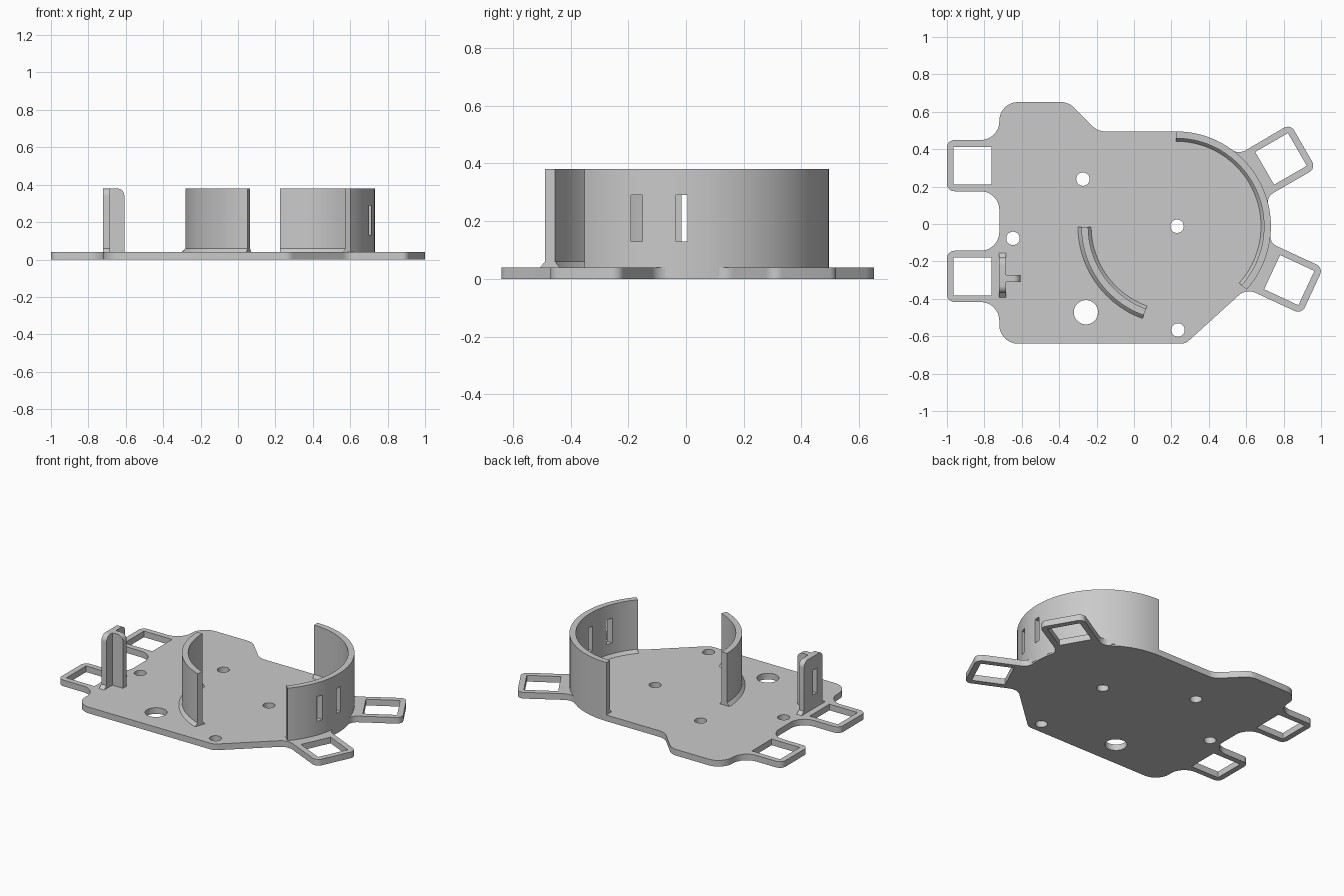
import bpy, bmesh, math
from mathutils import Vector, Matrix

cube = bpy.data.objects.get("Cube")
if cube:
    bpy.data.objects.remove(cube, do_unlink=True)

grey = bpy.data.materials.new("plain_grey")
grey.use_nodes = True
grey.diffuse_color = (0.59, 0.59, 0.59, 1)
grey.node_tree.nodes["Principled BSDF"].inputs["Base Color"].default_value = (0.59, 0.59, 0.59, 1)

CENTRE = Vector((0.225, -0.012))   # centre of the round holder
R_OUT, R_IN = 0.507, 0.47          # holder wall radii
PLATE, TOP, FOOT = 0.04, 0.38, 0.06


def smooth(obj):
    """Smooth the curved walls and keep the edges sharp."""
    bpy.ops.object.select_all(action='DESELECT')
    bpy.context.view_layer.objects.active = obj
    obj.select_set(True)
    bpy.ops.object.shade_smooth_by_angle(angle=math.radians(30))


def finish(name, bm):
    """Turn a bmesh into a shaded, coloured object."""
    bmesh.ops.remove_doubles(bm, verts=bm.verts, dist=1e-5)
    bmesh.ops.recalc_face_normals(bm, faces=bm.faces)
    mesh = bpy.data.meshes.new(name)
    bm.to_mesh(mesh)
    bm.free()
    mesh.materials.append(grey)
    obj = bpy.data.objects.new(name, mesh)
    bpy.context.collection.objects.link(obj)
    smooth(obj)
    return obj


def polar(radius, degrees, centre=CENTRE):
    a = math.radians(degrees)
    return centre + Vector((math.cos(a), math.sin(a))) * radius


def rounded(corners, steps=8):
    """Round each (point, radius) corner of a polygon."""
    out = []
    for i, (p, r) in enumerate(corners):
        p = Vector(p)
        if r == 0:
            out.append(p)
            continue
        to_a = Vector(corners[i - 1][0]) - p
        to_b = Vector(corners[(i + 1) % len(corners)][0]) - p
        a, b = to_a.normalized(), to_b.normalized()
        half = a.angle(b) / 2
        t = min(r / math.tan(half), 0.49 * min(to_a.length, to_b.length))
        c = p + (a + b).normalized() * (t / math.cos(half))
        va, vb = p + a * t - c, p + b * t - c
        turn = math.pi - 2 * half
        for s in range(steps + 1):
            w = turn * s / steps
            out.append(c + (va * math.sin(turn - w) + vb * math.sin(w)) / math.sin(turn))
    return out


def prism(name, loops, thickness, matrix):
    """Extrude an outline with holes, centred on its own plane."""
    curve = bpy.data.curves.new(name + "_outline", 'CURVE')
    curve.dimensions, curve.fill_mode = '2D', 'BOTH'
    curve.extrude = thickness / 2
    for loop in loops:
        spline = curve.splines.new('POLY')
        spline.points.add(len(loop) - 1)
        for point, co in zip(spline.points, loop):
            point.co = (co[0], co[1], 0, 1)
        spline.use_cyclic_u = True
    temp = bpy.data.objects.new(name + "_outline", curve)
    bpy.context.collection.objects.link(temp)
    mesh = bpy.data.meshes.new_from_object(temp)
    bm = bmesh.new()
    bm.from_mesh(mesh)
    bm.transform(matrix)
    bpy.data.objects.remove(temp)
    bpy.data.curves.remove(curve)
    bpy.data.meshes.remove(mesh)
    return finish(name, bm)


def arc_wall(name, profile, start, end, steps):
    """Sweep a closed (radius, z) profile round the holder centre."""
    bm = bmesh.new()
    rings = []
    for s in range(steps + 1):
        angle = start + (end - start) * s / steps
        rings.append([bm.verts.new((*polar(r, angle), z)) for r, z in profile])
    n = len(profile)
    for a, b in zip(rings, rings[1:]):
        for i in range(n):
            j = (i + 1) % n
            bm.faces.new((a[i], a[j], b[j], b[i]))
    bm.faces.new(rings[0])
    bm.faces.new(rings[-1])
    return finish(name, bm)


def tab_frame(centre, angle):
    """Return a function from tab coordinates to plate coordinates."""
    c, rot = Vector(centre), Matrix.Rotation(math.radians(angle), 2)
    return lambda x, y: c + rot @ Vector((x, y))


def circle(x, y, r):
    return [polar(r, i * 10, Vector((x, y))) for i in range(36)]


# Strap tabs: square loops round the rim
HALF, HOLE, RND = 0.137, 0.101, 0.04
left_up = tab_frame((-0.863, 0.312), 180)
left_low = tab_frame((-0.863, -0.28), 180)
right_up = tab_frame((0.786, 0.348), 30)
right_low = tab_frame((0.83, -0.3), -25)


def tab_end(frame):
    return [(frame(HALF, -HALF), RND), (frame(HALF, HALF), RND)]


# Plate outline, counter-clockwise from the front left corner
outline = [((-0.72, -0.64), 0.1), ((0.275, -0.64), 0.06), ((0.6, -0.345), 0.08)]
outline += tab_end(right_low)
outline += [(polar(R_OUT, -10), 0.09)]
outline += [(polar(R_OUT, a), 0) for a in (0, 4, 8)]
outline += [(polar(R_OUT, 18), 0.1)]
outline += tab_end(right_up)
outline += [(polar(R_OUT, 49), 0.08)]
outline += [(polar(R_OUT, a), 0) for a in range(60, 91, 3)]
outline += [((-0.195, 0.495), 0.1), ((-0.35, 0.652), 0.1), ((-0.72, 0.652), 0.1)]
for tab in (left_up, left_low):
    outline += [((-0.72, tab(0, -HALF).y), 0.1)]
    outline += tab_end(tab)
    outline += [((-0.72, tab(0, HALF).y), 0.1)]

holes = [[f(sx * HOLE, sy * HOLE) for sx, sy in ((-1, -1), (1, -1), (1, 1), (-1, 1))]
         for f in (left_up, left_low, right_up, right_low)]
holes += [circle(x, y, 0.036) for x, y in
          ((-0.273, 0.24), (-0.647, -0.077), (0.23, -0.012), (0.235, -0.567))]
holes.append(circle(-0.257, -0.472, 0.065))
prism("base_plate", [rounded(outline)] + holes, PLATE,
      Matrix.Translation((0, 0, PLATE / 2)))

# Large holder wall with a sloped inner foot
big = arc_wall("large_holder_wall",
               [(R_OUT, 0.01), (R_OUT, TOP), (R_IN, TOP), (R_IN, FOOT),
                (R_IN - 0.016, PLATE), (R_IN - 0.016, 0.01)], -42, 90, 44)

# Tie slots straight through the large wall
for y in (-0.17, -0.015):
    bm = bmesh.new()
    bmesh.ops.create_cube(bm, size=1, matrix=Matrix.Translation((0.7, y, 0.21))
                          @ Matrix.Diagonal((0.2, 0.04, 0.16, 1)))
    cutter = finish("slot_cutter", bm)
    cutter.hide_render = True
    mod = big.modifiers.new("slot", 'BOOLEAN')
    mod.operation, mod.solver, mod.object = 'DIFFERENCE', 'EXACT', cutter
    bpy.context.view_layer.objects.active = big
    bpy.ops.object.modifier_apply(modifier=mod.name)
    bpy.data.objects.remove(cutter, do_unlink=True)
smooth(big)

# Small holder wall with a foot on both sides
arc_wall("small_holder_wall",
         [(R_OUT + 0.018, 0.03), (R_OUT + 0.018, PLATE), (R_OUT, FOOT), (R_OUT, TOP),
          (R_IN, TOP), (R_IN, FOOT), (R_IN - 0.016, PLATE), (R_IN - 0.016, 0.03)],
         180.5, 250, 24)

# Tie post: slotted plate with flared feet, and a web behind it
post = [((-0.393, 0.03), 0), ((-0.393, PLATE), 0), ((-0.37, FOOT), 0), ((-0.37, TOP), 0.04),
        ((-0.178, TOP), 0.04), ((-0.178, FOOT), 0), ((-0.155, PLATE), 0), ((-0.155, 0.03), 0)]
slot = [(-0.31, 0.13), (-0.273, 0.13), (-0.273, 0.29), (-0.31, 0.29)]
upright = Matrix.Rotation(math.pi / 2, 4, 'X')
prism("post_plate", [rounded(post), slot], 0.037,
      Matrix.Translation((-0.703, 0, 0)) @ Matrix.Rotation(math.pi / 2, 4, 'Z') @ upright)
web = [((-0.685, 0.03), 0), ((-0.608, 0.03), 0), ((-0.608, TOP), 0.04), ((-0.685, TOP), 0)]
prism("post_web", [rounded(web)], 0.037, Matrix.Translation((0, -0.2915, 0)) @ upright)
